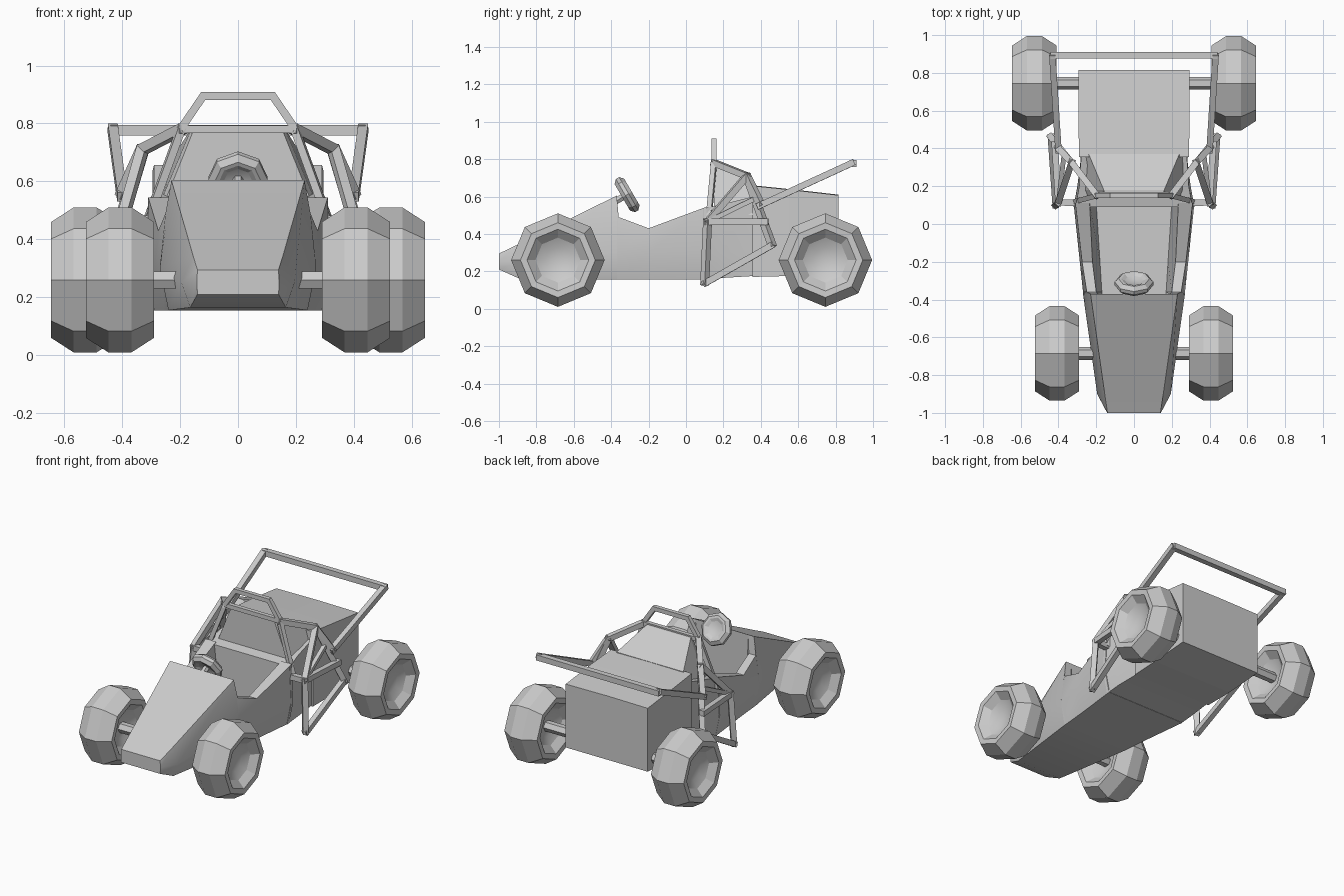
import bpy, bmesh, math
from mathutils import Vector, Matrix

if "Cube" in bpy.data.objects:
    bpy.data.objects.remove(bpy.data.objects["Cube"])


def finish(name, bm, matrix=None):
    if matrix:
        bmesh.ops.transform(bm, matrix=matrix, verts=bm.verts)
    bmesh.ops.recalc_face_normals(bm, faces=bm.faces)
    me = bpy.data.meshes.new(name)
    bm.to_mesh(me)
    bm.free()
    ob = bpy.data.objects.new(name, me)
    bpy.context.collection.objects.link(ob)
    return ob


def loft(name, sections):
    """Skin mirrored half outlines [(y, [(x, z), ...]), ...] into a closed solid."""
    bm = bmesh.new()
    rings = []
    for y, half in sections:
        loop = half + [(-x, z) for x, z in reversed(half)]
        rings.append([bm.verts.new((x, y, z)) for x, z in loop])
    n = len(rings[0])
    for a, b in zip(rings, rings[1:]):
        for i in range(n):
            j = (i + 1) % n
            bm.faces.new((a[i], a[j], b[j], b[i]))
    bm.faces.new(rings[0])
    bm.faces.new(rings[-1])
    return finish(name, bm)


def lathe(name, profile, matrix, sides=8, smooth_below=0.12):
    """Spin (axial, radius) profile about x; a zero radius closes the ends."""
    bm = bmesh.new()
    rings = []
    for x, r in profile:
        if r == 0:
            rings.append([bm.verts.new((x, 0, 0))] * sides)
        else:
            rings.append([bm.verts.new((x, r * math.cos(t), r * math.sin(t)))
                          for t in (2 * math.pi * i / sides for i in range(sides))])
    for (a, b), (p, q) in zip(zip(rings, rings[1:]), zip(profile, profile[1:])):
        for i in range(sides):
            j = (i + 1) % sides
            f = bm.faces.new(list(dict.fromkeys((a[i], a[j], b[j], b[i]))))
            f.smooth = max(p[1], q[1]) <= smooth_below
    return finish(name, bm, matrix)


def bars(name, points, w=0.034):
    """Square tube along a path, one box per segment."""
    bm = bmesh.new()
    for p, q in zip(points, points[1:]):
        p, q = Vector(p), Vector(q)
        d = q - p
        m = (Matrix.Translation((p + q) / 2) @ d.to_track_quat('Z', 'Y').to_matrix().to_4x4()
             @ Matrix.Diagonal((w, w, d.length + w * 0.6, 1)))
        bmesh.ops.create_cube(bm, size=1, matrix=m)
    return finish(name, bm)


# Wheels: eight-sided tyres dished on both faces
half = [(0.04, 0.25), (0.1175, 0.2), (0.115, 0.165), (0.075, 0.12), (0.05, 0.07), (0.045, 0)]
wheel = [(-x, r) for x, r in reversed(half)] + half
for s, side in ((1, "right"), (-1, "left")):
    for end, x, y, inner in (("front", 0.4075, -0.685, 0.15), ("rear", 0.5275, 0.745, 0.25)):
        lathe(f"{end}_{side}_wheel", wheel, Matrix.Translation((s * x, y, 0.26)))
        lathe(f"{end}_{side}_axle", [(inner, 0), (inner, 0.034), (x, 0.034), (x, 0)],
              Matrix.Translation((0, y, 0.26)) @ Matrix.Diagonal((s, 1, 1, 1)), 6, 0)

# Nose and hood
loft("nose", [
    (-1.0, [(0.14, 0.21), (0.142, 0.25), (0.14, 0.295)]),
    (-0.9, [(0.165, 0.165), (0.195, 0.25), (0.155, 0.343)]),
    (-0.37, [(0.24, 0.155), (0.27, 0.3), (0.23, 0.605)])])

# Cockpit tub: U-shaped sections with a rim, inner walls and a floor
loft("cockpit_tub", [
    (-0.37, [(0.24, 0.155), (0.27, 0.3), (0.23, 0.6), (0.19, 0.6), (0.17, 0.22)]),
    (-0.36, [(0.24, 0.155), (0.27, 0.3), (0.25, 0.49), (0.2, 0.49), (0.17, 0.22)]),
    (-0.2, [(0.255, 0.155), (0.287, 0.3), (0.275, 0.43), (0.22, 0.43), (0.18, 0.22)]),
    (0.11, [(0.29, 0.155), (0.32, 0.3), (0.31, 0.545), (0.235, 0.545), (0.2, 0.22)])])

# Body behind the cockpit, ledge and lower seat back
loft("rear_body", [
    (0.09, [(0.29, 0.155), (0.32, 0.3), (0.31, 0.535)]),
    (0.2, [(0.29, 0.165), (0.3, 0.3), (0.29, 0.56)]),
    (0.36, [(0.28, 0.175), (0.28, 0.3), (0.28, 0.6)])])

# Seat back panel with the fairing sloping down behind it
loft("seat_fairing", [
    (0.15, [(0.265, 0.5), (0.15, 0.785)]),
    (0.18, [(0.28, 0.5), (0.16, 0.785)]),
    (0.37, [(0.285, 0.5), (0.24, 0.66)])])

# Engine box, rear face slightly bowed
box = loft("engine_box", [
    (0.355, [(0.29, 0.17), (0.29, 0.657), (0.0, 0.66)]),
    (0.55, [(0.295, 0.175), (0.295, 0.637), (0.0, 0.64)]),
    (0.815, [(0.295, 0.195), (0.295, 0.607), (0.0, 0.61)])])

# Steering wheel and column
tilt = Matrix.Translation((0, -0.315, 0.61)) @ Vector((0, 0.86, 0.5)).to_track_quat('X', 'Z').to_matrix().to_4x4()
lathe("steering_wheel", wheel, tilt @ Matrix.Diagonal((0.25, 0.41, 0.41, 1)))
lathe("steering_column", [(-0.16, 0), (-0.16, 0.02), (0, 0.02), (0, 0)], tilt, 6, 0)

# Roll hoop above the seat
bars("roll_hoop", [(-0.31, 0.12, 0.47), (-0.195, 0.15, 0.785), (-0.12, 0.15, 0.895),
                   (0.12, 0.15, 0.895), (0.195, 0.15, 0.785), (0.31, 0.12, 0.47)], 0.027)
bars("hoop_crossbar", [(-0.19, 0.155, 0.78), (0.19, 0.155, 0.78)], 0.027)

# Side cages and rear wing frame
for s, side in ((1, "right"), (-1, "left")):
    A, B, C, D, E, F = [(s * x, y, z) for x, y, z in (
        (0.195, 0.15, 0.78), (0.33, 0.325, 0.71), (0.44, 0.46, 0.34),
        (0.415, 0.10, 0.135), (0.40, 0.115, 0.465), (0.42, 0.43, 0.465))]
    bars(f"{side}_cage_outer", [A, B, C, D, E, B])
    bars(f"{side}_cage_rail", [E, F])
    bars(f"{side}_cage_mount", [(s * 0.28, 0.11, 0.465), E])
    bars(f"{side}_cage_brace", [E, (s * 0.37, 0.37, 0.59)], 0.025)
    bars(f"{side}_wing_support", [(s * 0.40, 0.39, 0.55), (s * 0.432, 0.89, 0.78)])
    bars(f"{side}_wing_strut", [B, (s * 0.40, 0.40, 0.555)])
bars("wing_crossbar", [(-0.43, 0.893, 0.777), (0.43, 0.893, 0.777)], 0.036)

# Smooth the gently curved body panels
for name in ("nose", "cockpit_tub", "rear_body"):
    bpy.ops.object.select_all(action='DESELECT')
    ob = bpy.data.objects[name]
    ob.select_set(True)
    bpy.context.view_layer.objects.active = ob
    bpy.ops.object.shade_smooth_by_angle(angle=math.radians(35))
